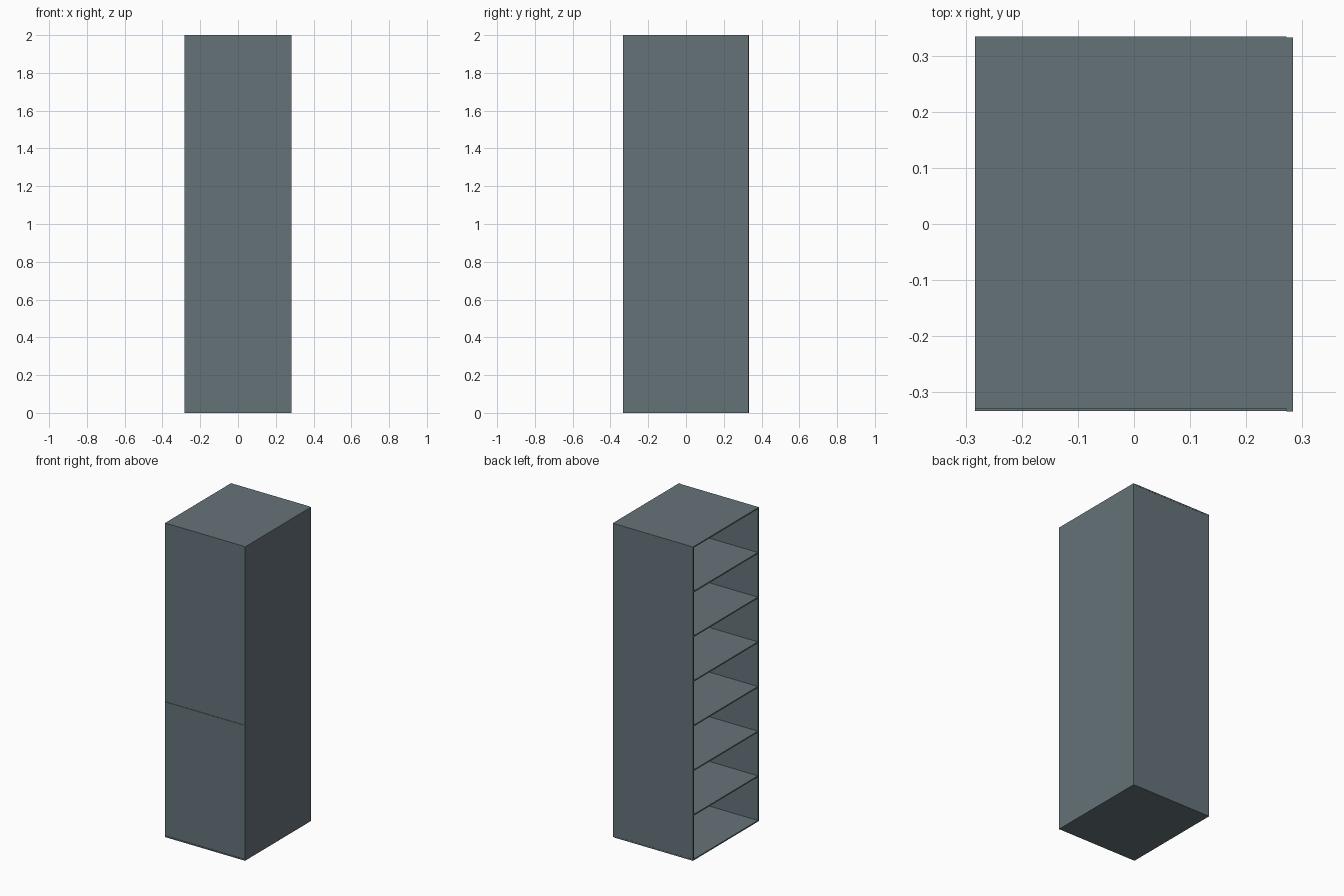
import bpy

cube = bpy.data.objects.get("Cube")
if cube:
    bpy.data.objects.remove(cube, do_unlink=True)

# Overall size and panel thicknesses
HALF_X, HALF_Y, HEIGHT = 0.283, 0.334, 2.0
PANEL, SHELF, LIP = 0.011, 0.008, 0.004
BAYS = 7

# Single painted finish
paint = bpy.data.materials.new("slate grey")
paint.use_nodes = True
colour = (0.13, 0.17, 0.19, 1)
paint.diffuse_color = colour
paint.node_tree.nodes["Principled BSDF"].inputs["Base Color"].default_value = colour


def box(name, low, high):
    """Add a box spanning two opposite corners."""
    centre = [(a + b) / 2 for a, b in zip(low, high)]
    size = [b - a for a, b in zip(low, high)]
    bpy.ops.mesh.primitive_cube_add(size=1, location=centre)
    obj = bpy.context.object
    obj.name = name
    obj.scale = size
    bpy.ops.object.transform_apply(location=False, rotation=False, scale=True)
    obj.data.materials.append(paint)
    return obj


inner_x = HALF_X - PANEL
front_y = LIP - HALF_Y
step = (HEIGHT - SHELF) / BAYS

# Solid side wall; the opposite side stays open
box("side_panel", (inner_x, -HALF_Y, 0), (HALF_X, HALF_Y - 0.002, HEIGHT))

# Back wall, tucked under the top board
box("back_panel", (-HALF_X, HALF_Y - PANEL, SHELF),
    (inner_x, HALF_Y - 0.001, HEIGHT - SHELF))

# Two front panels meeting at the third shelf
divide = 3 * step
box("lower_front_panel", (-HALF_X, front_y, SHELF),
    (inner_x, front_y + PANEL, divide))
box("upper_front_panel", (-HALF_X, front_y, divide + SHELF),
    (inner_x, front_y + PANEL, HEIGHT - SHELF))

# Evenly spaced boards: base, shelves and top
for i in range(BAYS + 1):
    z = i * step
    name = {0: "base_board", BAYS: "top_board"}.get(i, f"shelf_{i}")
    front, back = front_y + PANEL, HALF_Y - PANEL
    if i in (0, 3):
        front = -HALF_Y + 0.001      # projecting lip at base and divide
    if i == BAYS:
        front = front_y
    if i in (0, BAYS):
        back = HALF_Y
    box(name, (-HALF_X, front, z), (inner_x, back, z + SHELF))
